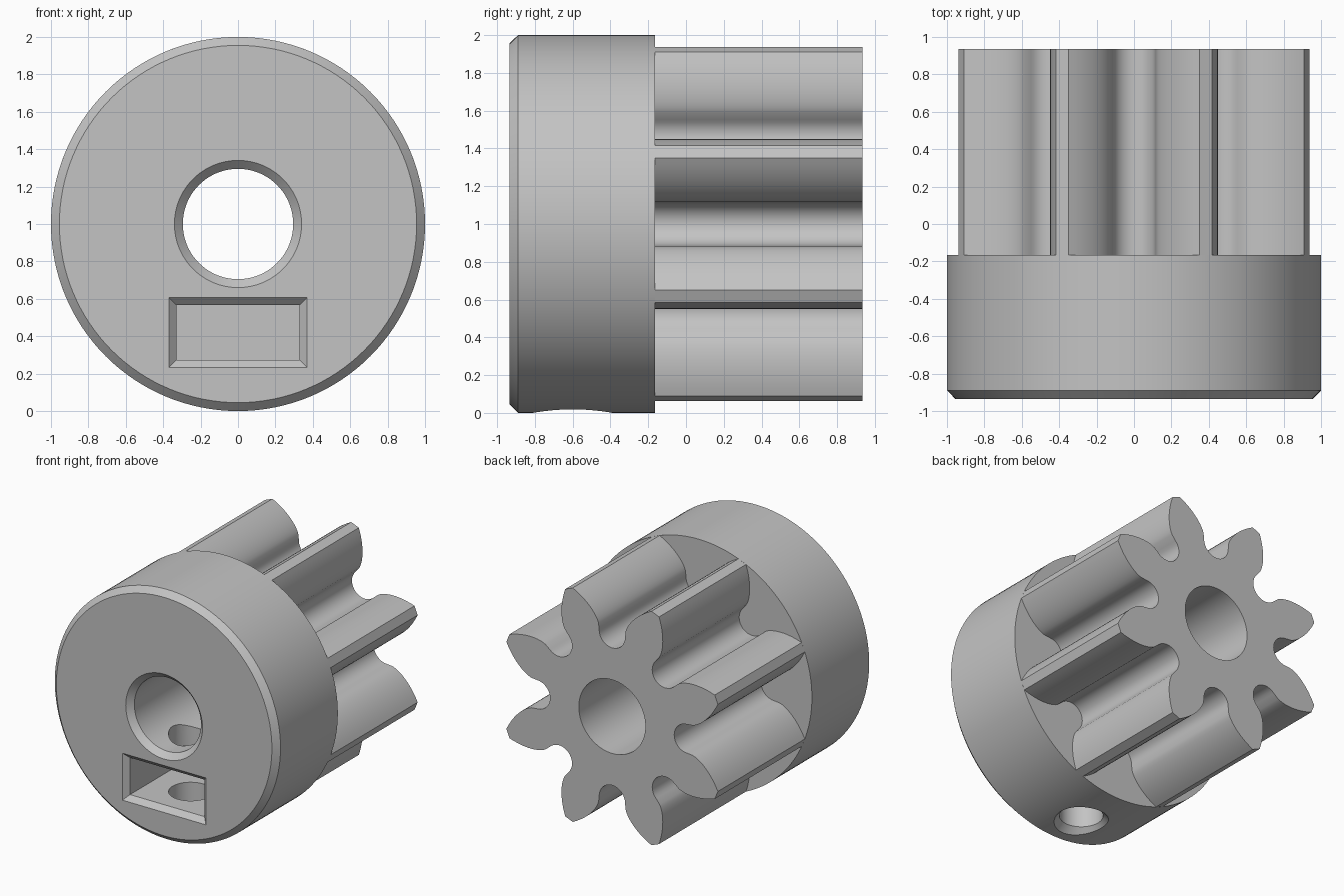
import bpy, bmesh, math
from math import sin, cos, tan, acos, atan2, pi, radians
from mathutils import Vector

cube = bpy.data.objects.get("Cube")
if cube:
    bpy.data.objects.remove(cube, do_unlink=True)

# Shared dimensions
AXIS_Z = 1.0
FRONT, SHOULDER, BACK = -0.935, -0.165, 0.935
BORE, CHAMFER = 0.295, 0.045
TEETH = 8
SEGMENTS = 128

grey = bpy.data.materials.new("plain grey")
grey.use_nodes = True
grey.diffuse_color = (0.55, 0.55, 0.55, 1)
grey.node_tree.nodes["Principled BSDF"].inputs["Base Color"].default_value = grey.diffuse_color


def make_object(name, bm):
    bmesh.ops.recalc_face_normals(bm, faces=bm.faces)
    mesh = bpy.data.meshes.new(name)
    bm.to_mesh(mesh)
    bm.free()
    mesh.materials.append(grey)
    obj = bpy.data.objects.new(name, mesh)
    bpy.context.collection.objects.link(obj)
    return obj


def activate(obj):
    bpy.ops.object.select_all(action='DESELECT')
    obj.select_set(True)
    bpy.context.view_layer.objects.active = obj


def loft(name, rings, closed=False):
    """Skin equal-length rings of points; cap the ends or join them up."""
    bm = bmesh.new()
    loops = [[bm.verts.new(p) for p in ring] for ring in rings]
    n = len(loops[0])
    pairs = list(zip(loops, loops[1:]))
    if closed:
        pairs.append((loops[-1], loops[0]))
    else:
        bm.faces.new(loops[0])
        bm.faces.new(loops[-1])
    for a, b in pairs:
        for i in range(n):
            j = (i + 1) % n
            bm.faces.new((a[i], a[j], b[j], b[i]))
    return make_object(name, bm)


def axial_circle(radius, y, n=SEGMENTS):
    return [Vector((radius * cos(2 * pi * i / n), y, AXIS_Z + radius * sin(2 * pi * i / n)))
            for i in range(n)]


def upright_circle(radius, y, z, n=64):
    return [Vector((radius * cos(2 * pi * i / n), y + radius * sin(2 * pi * i / n), z))
            for i in range(n)]


def rectangle(y, grow):
    x, low, high = 0.33 + grow, 0.272 - grow, 0.568 + grow
    return [Vector(p) for p in ((-x, y, low), (x, y, low), (x, y, high), (-x, y, high))]


# Hub: chamfered collar with a chamfered bore
hub_profile = [(BORE, SHOULDER), (1, SHOULDER), (1, FRONT + CHAMFER),
               (1 - CHAMFER, FRONT), (BORE + CHAMFER, FRONT), (BORE, FRONT + CHAMFER)]
hub = loft("hub", [axial_circle(r, y) for r, y in hub_profile], closed=True)

# Nut pocket with a flared mouth, and the countersunk set screw hole below it
pocket = loft("nut_pocket_cutter", [rectangle(FRONT - 0.02, 0.06),
                                    rectangle(FRONT + 0.04, 0),
                                    rectangle(-0.3, 0)])
screw = loft("screw_hole_cutter", [upright_circle(r, -0.6, z) for r, z in
                                   ((0.31, -0.1), (0.16, 0.05), (0.16, 0.95))])
for cutter in (pocket, screw):
    cutter.hide_render = True
    mod = hub.modifiers.new(cutter.name, 'BOOLEAN')
    mod.operation = 'DIFFERENCE'
    mod.solver = 'EXACT'
    mod.object = cutter
    activate(hub)
    bpy.ops.object.modifier_apply(modifier=mod.name)
    bpy.data.objects.remove(cutter, do_unlink=True)


# Gear: involute teeth with round valleys
def involute(angle):
    return tan(angle) - angle


def half_tooth():
    """Polar points (radius, angle from tooth centre), valley to tip."""
    pitch, pressure = 0.8, radians(25)
    base = pitch * cos(pressure)
    fillet, centre = 0.115, 0.665
    points = []
    for i in range(9):
        t = i * pi / 16
        side, out = fillet * sin(t), centre - fillet * cos(t)
        points.append((math.hypot(side, out), pi / TEETH - atan2(side, out)))
    for i in range(12):
        r = base + (1 - base) * i / 11
        points.append((r, pi / (2 * TEETH) + involute(pressure) - involute(acos(base / r))))
    return points


half = half_tooth()
tooth = [(r, -a) for r, a in half] + [(r, a) for r, a in reversed(half[1:])]
outline = []
for k in range(TEETH):
    middle = (k + 0.5) * 2 * pi / TEETH
    outline += [Vector((r * cos(middle + a), SHOULDER, AXIS_Z + r * sin(middle + a)))
                for r, a in tooth]

bm = bmesh.new()
edges = []
for loop in (outline, axial_circle(BORE, SHOULDER)):
    verts = [bm.verts.new(p) for p in loop]
    edges += [bm.edges.new((v, verts[i - 1])) for i, v in enumerate(verts)]
bmesh.ops.triangle_fill(bm, edges=edges, use_beauty=True, normal=(0, -1, 0))
extruded = bmesh.ops.extrude_face_region(bm, geom=bm.faces[:], use_keep_orig=True)
moved = [v for v in extruded["geom"] if isinstance(v, bmesh.types.BMVert)]
bmesh.ops.translate(bm, verts=moved, vec=(0, BACK - SHOULDER, 0))
gear = make_object("gear_teeth", bm)

# Smooth curved walls, crisp edges
for obj in (hub, gear):
    activate(obj)
    bpy.ops.object.shade_smooth_by_angle(angle=radians(30))
